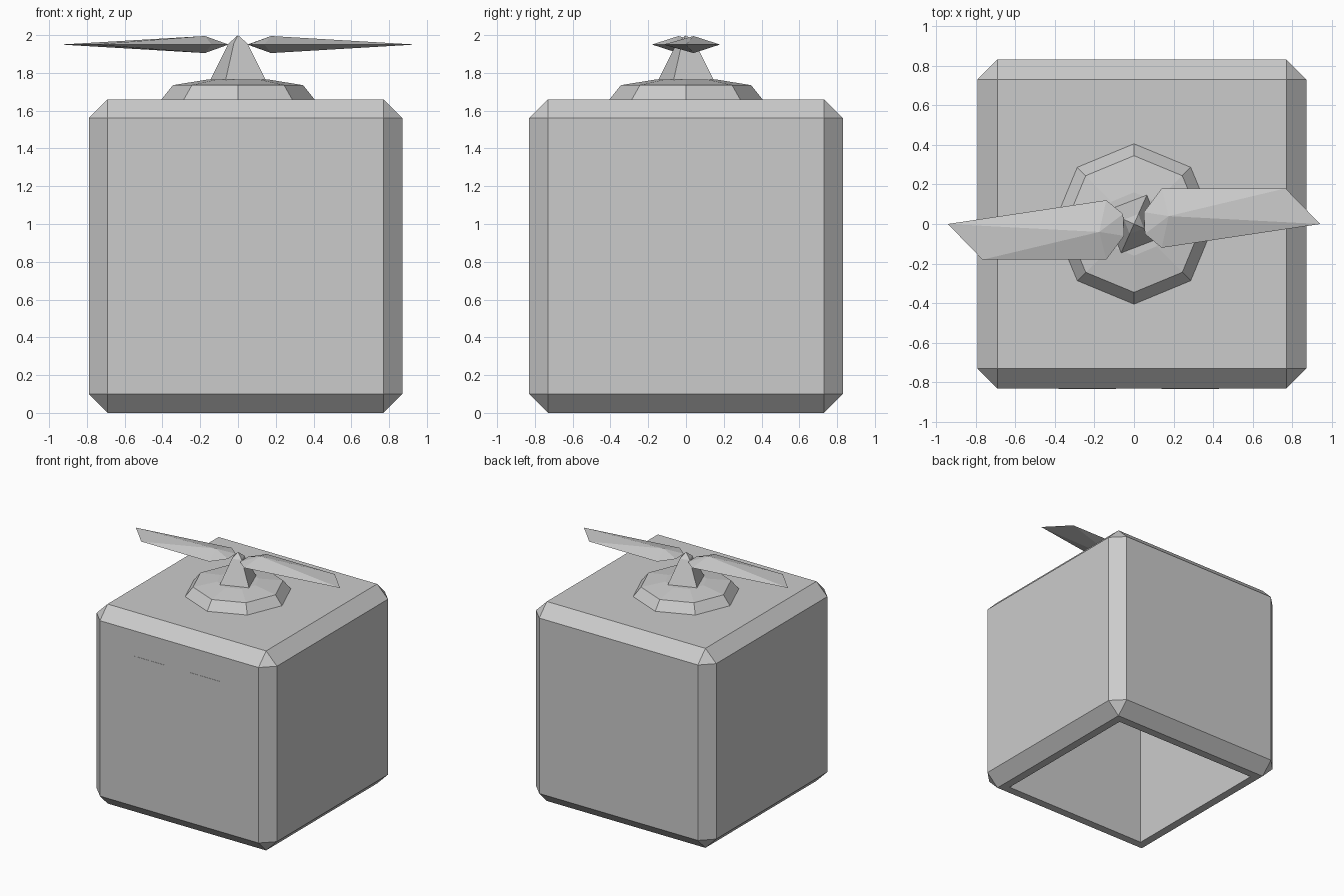
import bpy, bmesh, math
from mathutils import Matrix, Vector

if "Cube" in bpy.data.objects:
    bpy.data.objects.remove(bpy.data.objects["Cube"])

grey = bpy.data.materials.new("plain_grey")
grey.diffuse_color = (0.6, 0.6, 0.6, 1)
grey.use_nodes = True
grey.node_tree.nodes["Principled BSDF"].inputs["Base Color"].default_value = grey.diffuse_color


def finish(name, bm):
    bmesh.ops.recalc_face_normals(bm, faces=bm.faces)
    me = bpy.data.meshes.new(name)
    bm.to_mesh(me)
    bm.free()
    me.materials.append(grey)
    ob = bpy.data.objects.new(name, me)
    bpy.context.collection.objects.link(ob)
    return ob


def box(bm, lo, hi):
    lo, hi = Vector(lo), Vector(hi)
    m = Matrix.Translation((lo + hi) / 2) @ Matrix.Diagonal((*(hi - lo), 1))
    bmesh.ops.create_cube(bm, size=1, matrix=m)


def stack(name, sides, turn, rings):
    """Loft regular polygons (radius, z); radius 0 closes to a point."""
    bm = bmesh.new()
    prev = None
    for r, z in rings:
        if r == 0:
            ring = [bm.verts.new((0, 0, z))] * sides
        else:
            ring = [bm.verts.new((r * math.cos(turn + math.tau * i / sides),
                                  r * math.sin(turn + math.tau * i / sides), z))
                    for i in range(sides)]
        if prev:
            for i in range(sides):
                j = (i + 1) % sides
                quad = [prev[i], prev[j], ring[j], ring[i]]
                bm.faces.new(list(dict.fromkeys(quad)))
        else:
            bm.faces.new(ring)
        prev = ring
    return finish(name, bm)


# Chamfered body, hollow and open underneath
bm = bmesh.new()
box(bm, (-0.79, -0.83, 0), (0.87, 0.83, 1.66))
bmesh.ops.bevel(bm, geom=bm.edges[:], offset=0.1, offset_type='OFFSET',
                segments=1, profile=0.5, affect='EDGES')
bm.normal_update()
bottom = min(bm.faces, key=lambda f: f.calc_center_median().z)
bmesh.ops.inset_region(bm, faces=[bottom], thickness=0.095)
ext = bmesh.ops.extrude_face_region(bm, geom=[bottom])
bmesh.ops.translate(bm, vec=(0, 0, 1.46),
                    verts=[v for v in ext["geom"] if isinstance(v, bmesh.types.BMVert)])
if bottom.is_valid:
    bmesh.ops.delete(bm, geom=[bottom], context='FACES_ONLY')
finish("body", bm)

# Flush rectangular eyes on the front
for side, x in (("left", -0.38), ("right", 0.14)):
    bm = bmesh.new()
    box(bm, (x, -0.832, 0.69), (x + 0.29, -0.828, 1.35))
    finish(side + "_eye", bm)

# Octagonal rotor base and four-sided pointed mast
stack("rotor_base", 8, 0, [(0.405, 1.655), (0.405, 1.66), (0.345, 1.735), (0.16, 1.765), (0, 1.765)])
stack("rotor_mast", 4, math.radians(66), [(0.16, 1.75), (0.16, 1.765), (0.055, 1.955), (0, 2.0)])

# Two faceted blades, each a flat outline with a ridge point above and below
outline = [(0.05, 0.06), (0.055, -0.05), (0.14, -0.12), (0.94, 0), (0.765, 0.18), (0.14, 0.18)]
for name, s in (("right_blade", 1), ("left_blade", -1)):
    bm = bmesh.new()
    rim = [bm.verts.new((s * x, s * y, 1.95)) for x, y in outline]
    for z in (1.995, 1.905):
        tip = bm.verts.new((s * 0.175, s * 0.04, z))
        for i, v in enumerate(rim):
            bm.faces.new((v, rim[(i + 1) % len(rim)], tip))
    finish(name, bm)
